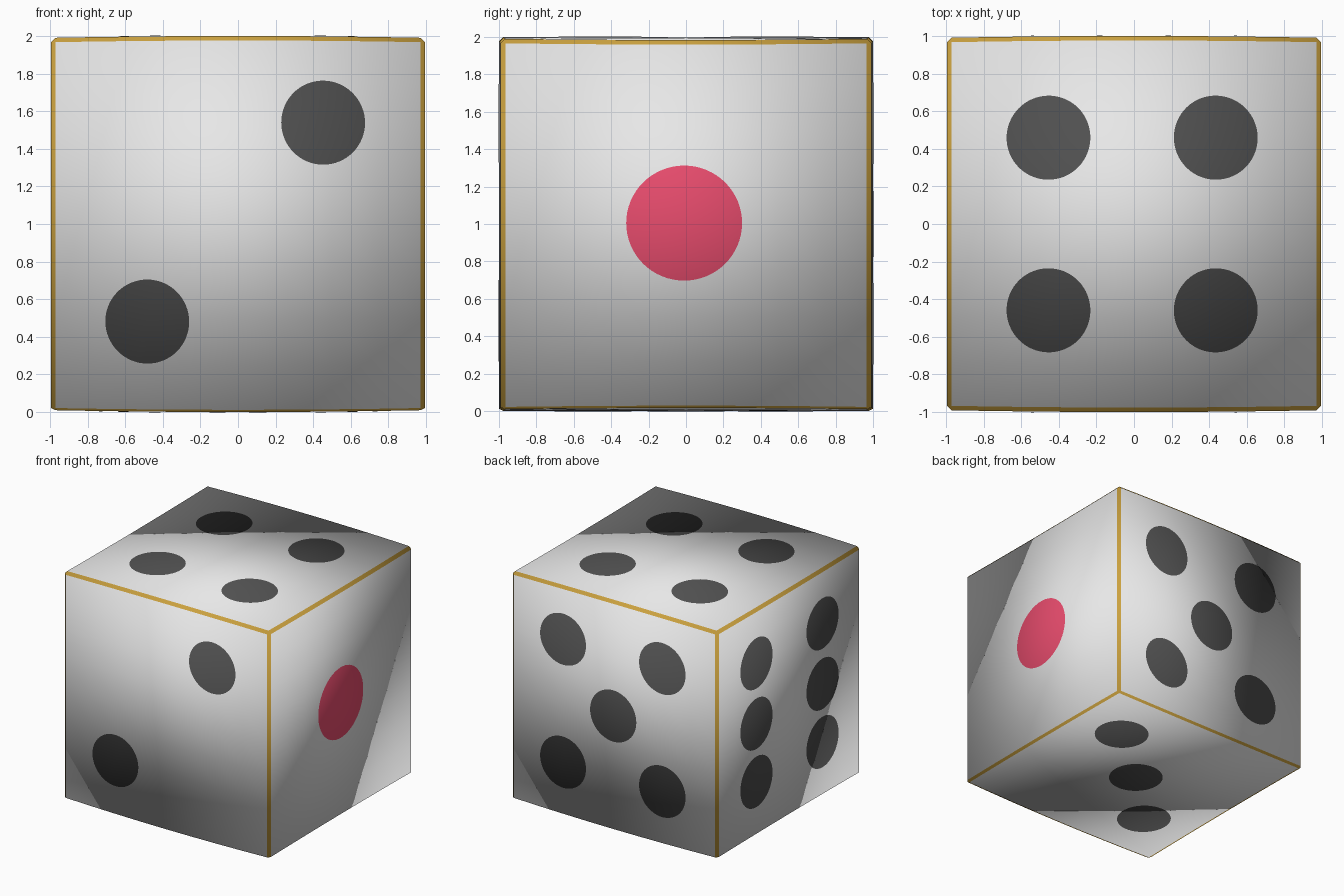
import bpy, bmesh
from mathutils import Vector, Matrix

if "Cube" in bpy.data.objects:
    bpy.data.objects.remove(bpy.data.objects["Cube"])


def material(name, rgb):
    m = bpy.data.materials.new(name)
    m.diffuse_color = (*rgb, 1)
    m.use_nodes = True
    m.node_tree.nodes["Principled BSDF"].inputs["Base Color"].default_value = m.diffuse_color
    return m


WHITE = material("ivory_white", (0.8, 0.8, 0.8))
GOLD = material("gold", (0.60, 0.36, 0.05))
BLACK = material("charcoal", (0.08, 0.08, 0.08))
RED = material("crimson", (0.84, 0.075, 0.16))


def warp(p):
    """Turn the unit cube into the very slightly bulged body."""
    bow = 0.01 * (1 - p.x ** 2)
    dip = 0.007 * p.x ** 2 * (1 - p.y ** 2)
    z = p.z
    if z < -0.95 and abs(z) <= 1:          # slimmer trim at the base
        z = -1 + (z + 1) * 0.5
    return Vector((p.x * 0.995, p.y * (0.99 + bow), z * (0.99 + bow - dip) + 1))


def finish(bm, name, mats):
    for v in bm.verts:
        v.co = warp(v.co)
    bm.normal_update()
    centre = Vector((0, 0, 1))
    for f in bm.faces:
        f.smooth = True
        if f.normal.dot(f.calc_center_median() - centre) < 0:
            f.normal_flip()
    me = bpy.data.meshes.new(name)
    bm.to_mesh(me)
    bm.free()
    for m in mats:
        me.materials.append(m)
    # soft rounded shading across the whole cube
    me.normals_split_custom_set_from_vertices(
        [(v.co - centre).normalized() for v in me.vertices])
    ob = bpy.data.objects.new(name, me)
    bpy.context.collection.objects.link(ob)


# body: subdivided cube with a narrow gold chamfer on its twelve edges
bm = bmesh.new()
bmesh.ops.create_cube(bm, size=2)
bmesh.ops.subdivide_edges(bm, edges=bm.edges[:], cuts=7, use_grid_fill=True)
bm.normal_update()
rim = [e for e in bm.edges if e.calc_face_angle(0) > 1]
bmesh.ops.bevel(bm, geom=rim, offset=0.024, segments=1, profile=0.5,
                affect='EDGES', material=1)
finish(bm, "die_body", [WHITE, GOLD])


# pips: thin discs lying just proud of each face
def add_pip(bm, normal, pos, radius):
    n = Vector(normal)
    centre = Vector(pos) + n * 1.004
    rot = n.to_track_quat('Z', 'Y').to_matrix().to_4x4()
    bmesh.ops.create_circle(bm, cap_ends=True, segments=64, radius=radius,
                            matrix=Matrix.Translation(centre) @ rot)


S = 0.46
FACES = {
    (0, -1, 0): [(0.455, 0, 0.54), (-0.485, 0, -0.52)],                    # two
    (0, 0, -1): [(0.53, 0.47, 0), (-0.02, 0, 0), (-0.52, -0.49, 0)],       # three
    (0, 0, 1): [(x, y, 0) for x in (-0.457, 0.437) for y in (-S, S)],      # four
    (0, 1, 0): [(0, 0, 0)] + [(x, 0, z) for x in (-0.475, 0.488)
                              for z in (-0.535, 0.54)],                    # five
    (-1, 0, 0): [(0, y, z) for y in (-S, S) for z in (-0.525, -0.01, 0.525)],  # six
}
bm = bmesh.new()
for normal, spots in FACES.items():
    for pos in spots:
        add_pip(bm, normal, pos, 0.224)
finish(bm, "black_pips", [BLACK])

# single large red pip on the right face
bm = bmesh.new()
add_pip(bm, (1, 0, 0), (0, -0.01, 0.005), 0.313)
finish(bm, "red_pip", [RED])
